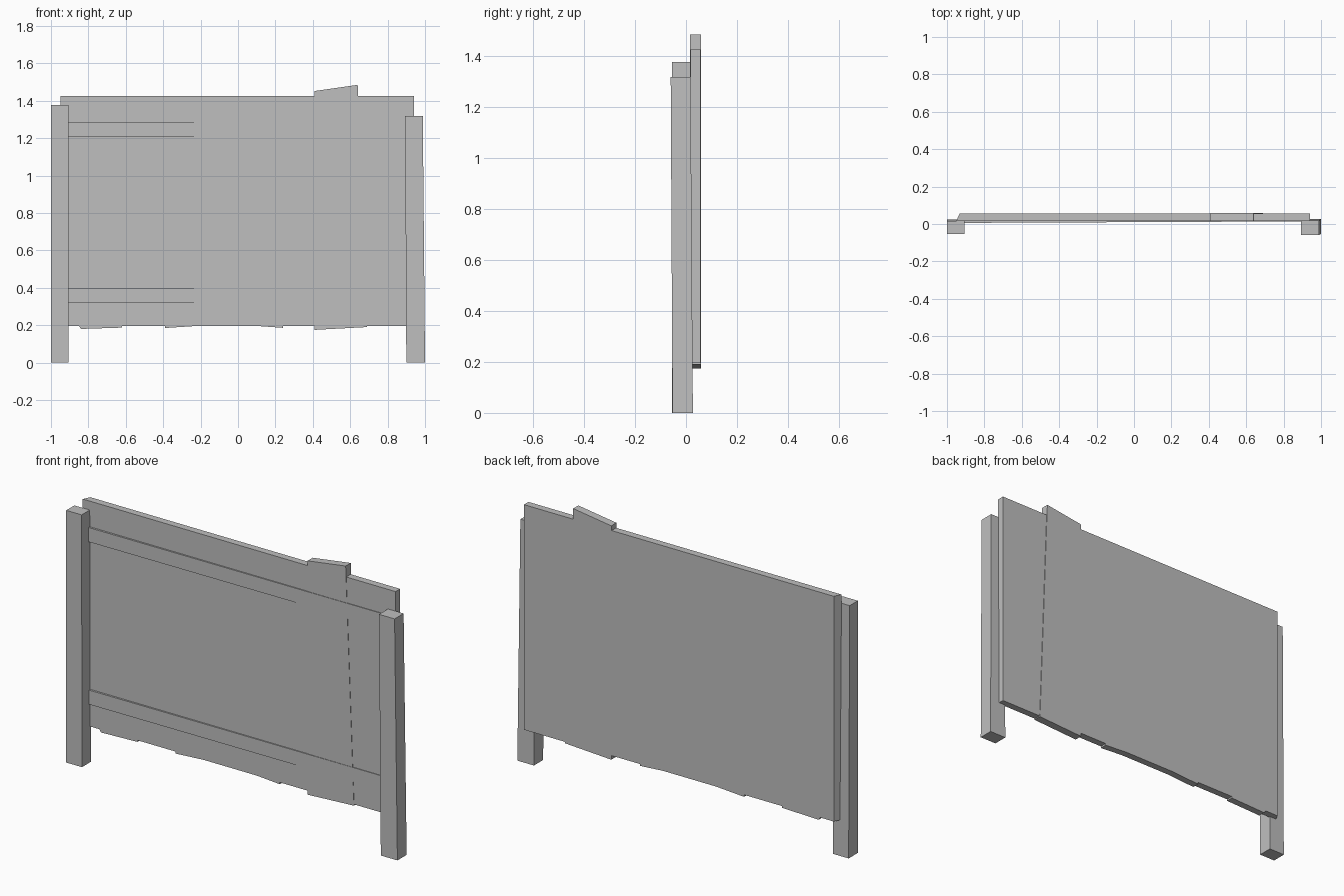
import bpy
import bmesh

if "Cube" in bpy.data.objects:
    bpy.data.objects.remove(bpy.data.objects["Cube"], do_unlink=True)

grey = bpy.data.materials.new("plain_grey")
grey.use_nodes = True
grey.diffuse_color = (0.52, 0.52, 0.52, 1)
grey.node_tree.nodes["Principled BSDF"].inputs["Base Color"].default_value = grey.diffuse_color


def loft(name, first, second):
    """Solid between two matching closed outlines."""
    bm = bmesh.new()
    a = [bm.verts.new(p) for p in first]
    b = [bm.verts.new(p) for p in second]
    bm.faces.new(a)
    bm.faces.new(b[::-1])
    for i in range(len(a)):
        j = (i + 1) % len(a)
        bm.faces.new((a[j], a[i], b[i], b[j]))
    bmesh.ops.recalc_face_normals(bm, faces=bm.faces)
    mesh = bpy.data.meshes.new(name)
    bm.to_mesh(mesh)
    bm.free()
    mesh.materials.append(grey)
    obj = bpy.data.objects.new(name, mesh)
    bpy.context.collection.objects.link(obj)
    return obj


def rect(x0, x1, y0, y1, z):
    return [(x0, y0, z), (x1, y0, z), (x1, y1, z), (x0, y1, z)]


# Posts, leaning slightly
loft("right_post", rect(-1, -0.905, -0.054, 0.025, 0), rect(-1, -0.907, -0.054, 0.016, 1.377))
loft("left_post", rect(0.9, 1, -0.053, 0.027, 0), rect(0.894, 0.988, -0.06, 0.018, 1.318))

# Board panel with uneven lower ends and one chamfered rear edge
outline = [(-0.95, 1.425), (-0.95, 0.195), (-0.85, 0.195), (-0.84, 0.18), (-0.62, 0.187),
           (-0.62, 0.196), (-0.39, 0.196), (-0.39, 0.185), (-0.22, 0.196), (0.1, 0.196),
           (0.24, 0.186), (0.24, 0.196), (0.94, 0.196), (0.94, 1.425)]
loft("board_panel", [(x, 0.017, z) for x, z in outline],
     [(x + (0.018 if x < -0.9 else 0), 0.056, z) for x, z in outline])

# Taller crooked board
board = [(0.41, 0.175), (0.69, 0.19), (0.64, 1.485), (0.41, 1.452)]
loft("crooked_board", [(x, 0.015, z) for x, z in board], [(x, 0.059, z) for x, z in board])

# Cross rails, set almost flush with the boards
for name, bottom in (("lower_rail", 0.32), ("upper_rail", 1.207)):
    top = bottom + 0.078
    loft(name, [(-0.92, 0.006, bottom), (-0.92, 0.03, bottom), (-0.92, 0.03, top), (-0.92, 0.006, top)],
         [(0.92, 0.014, bottom), (0.92, 0.03, bottom), (0.92, 0.03, top), (0.92, 0.014, top)])
